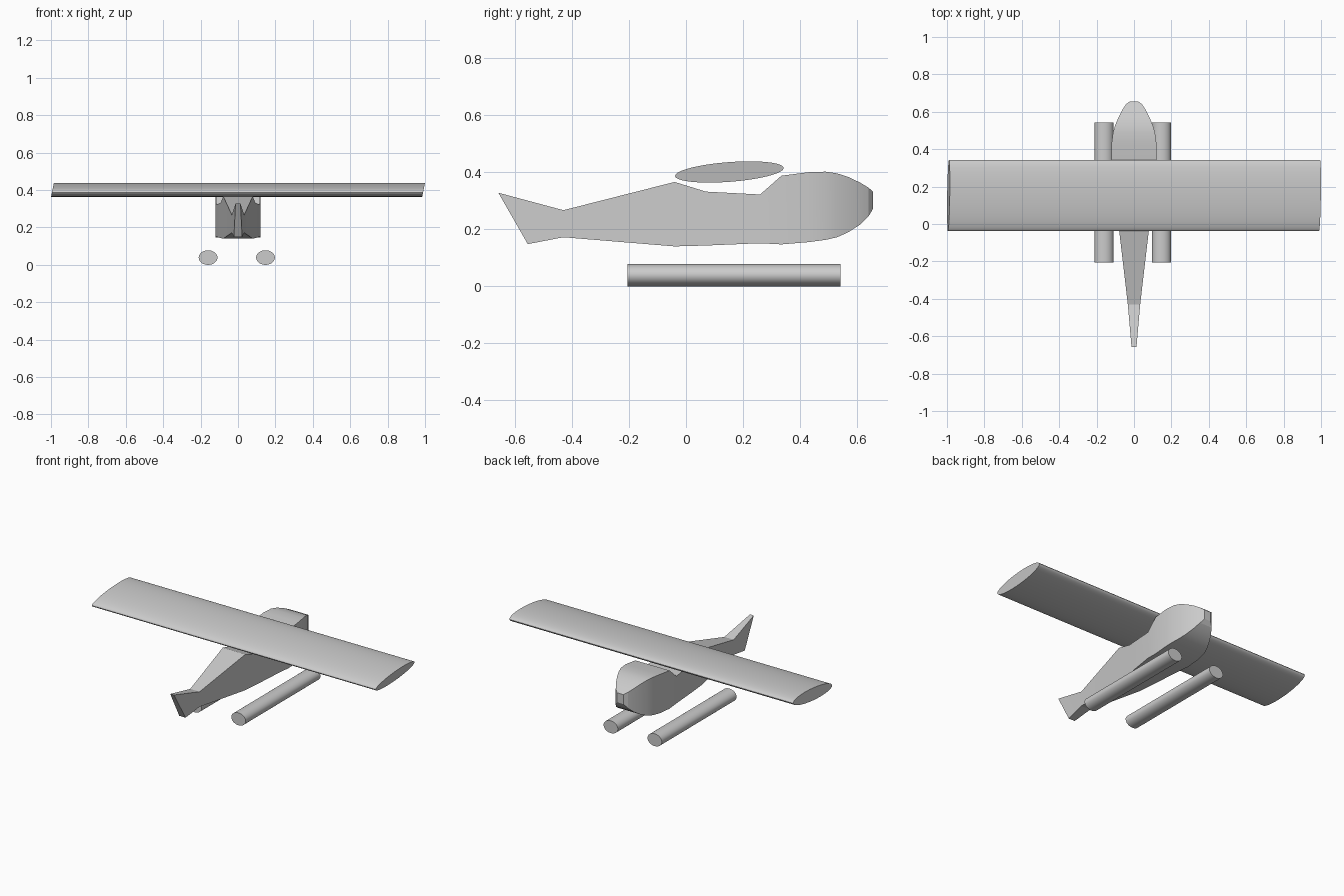
import bpy, bmesh
from math import radians
from mathutils import Matrix, Vector

if "Cube" in bpy.data.objects:
    bpy.data.objects.remove(bpy.data.objects["Cube"])


def finish(bm, name, angle=30):
    bmesh.ops.recalc_face_normals(bm, faces=bm.faces)
    mesh = bpy.data.meshes.new(name)
    bm.to_mesh(mesh)
    bm.free()
    ob = bpy.data.objects.new(name, mesh)
    bpy.context.collection.objects.link(ob)
    bpy.ops.object.select_all(action='DESELECT')
    ob.select_set(True)
    bpy.context.view_layer.objects.active = ob
    bpy.ops.object.shade_smooth_by_angle(angle=radians(angle))
    return ob


def elliptic_bar(name, axis, length, size, centre, tilt=0, shear=0):
    """Capped bar of elliptical section along x or y."""
    bm = bmesh.new()
    bmesh.ops.create_cone(bm, cap_ends=True, segments=48, radius1=1, radius2=1, depth=length)
    turn = Matrix.Rotation(radians(90), 4, 'Y' if axis == 'X' else 'X')
    scale = Matrix.Diagonal((*size, 1))
    bmesh.ops.transform(bm, verts=bm.verts,
                        matrix=Matrix.Rotation(tilt, 4, 'X') @ scale @ turn)
    for v in bm.verts:
        v.co.x += shear * v.co.z
        v.co += Vector(centre)
    return finish(bm, name)


def half_width(y):
    pts = [(-0.66, 0.013), (-0.43, 0.033), (-0.03, 0.080), (0.26, 0.116), (0.34, 0.12),
           (0.44, 0.12), (0.49, 0.112), (0.53, 0.100), (0.57, 0.083), (0.61, 0.063),
           (0.64, 0.043), (0.656, 0.022)]
    for (a, wa), (b, wb) in zip(pts, pts[1:]):
        if y <= b:
            return wa + (wb - wa) * (y - a) / (b - a)
    return pts[-1][1]


# Wing: slightly pitched elliptical section
elliptic_bar("wing", 'X', 1.984, (1, 0.191, 0.0345), (0, 0.152, 0.401), radians(4.3), 0.2)

# Floats
for side, x in (("left", -0.16), ("right", 0.147)):
    elliptic_bar(side + "_float", 'Y', 0.747, (0.05, 1, 0.039), (x, 0.168, 0.039))

# Fuselage: rectangular stations (bottom y, bottom z, top y, top z) from tail to nose
stations = [(-0.555, 0.148, -0.658, 0.328), (-0.43, 0.172, -0.43, 0.267),
            (-0.04, 0.140, -0.04, 0.366), (0.07, 0.143, 0.07, 0.332),
            (0.26, 0.151, 0.26, 0.322), (0.335, 0.147, 0.335, 0.388),
            (0.43, 0.155, 0.43, 0.400), (0.49, 0.163, 0.49, 0.402),
            (0.53, 0.172, 0.53, 0.396), (0.57, 0.190, 0.57, 0.383),
            (0.61, 0.216, 0.61, 0.364), (0.64, 0.245, 0.64, 0.346),
            (0.656, 0.272, 0.656, 0.332)]
bm = bmesh.new()
rings = []
for yb, zb, yt, zt in stations:
    wb, wt = half_width(yb), half_width(yt)
    rings.append([bm.verts.new(c) for c in
                  ((-wb, yb, zb), (wb, yb, zb), (wt, yt, zt), (-wt, yt, zt))])
for r, s in zip(rings, rings[1:]):
    for i in range(4):
        j = (i + 1) % 4
        bm.faces.new((r[i], r[j], s[j], s[i]))
bm.faces.new(rings[0])
bm.faces.new(rings[-1])
finish(bm, "fuselage", 14)
